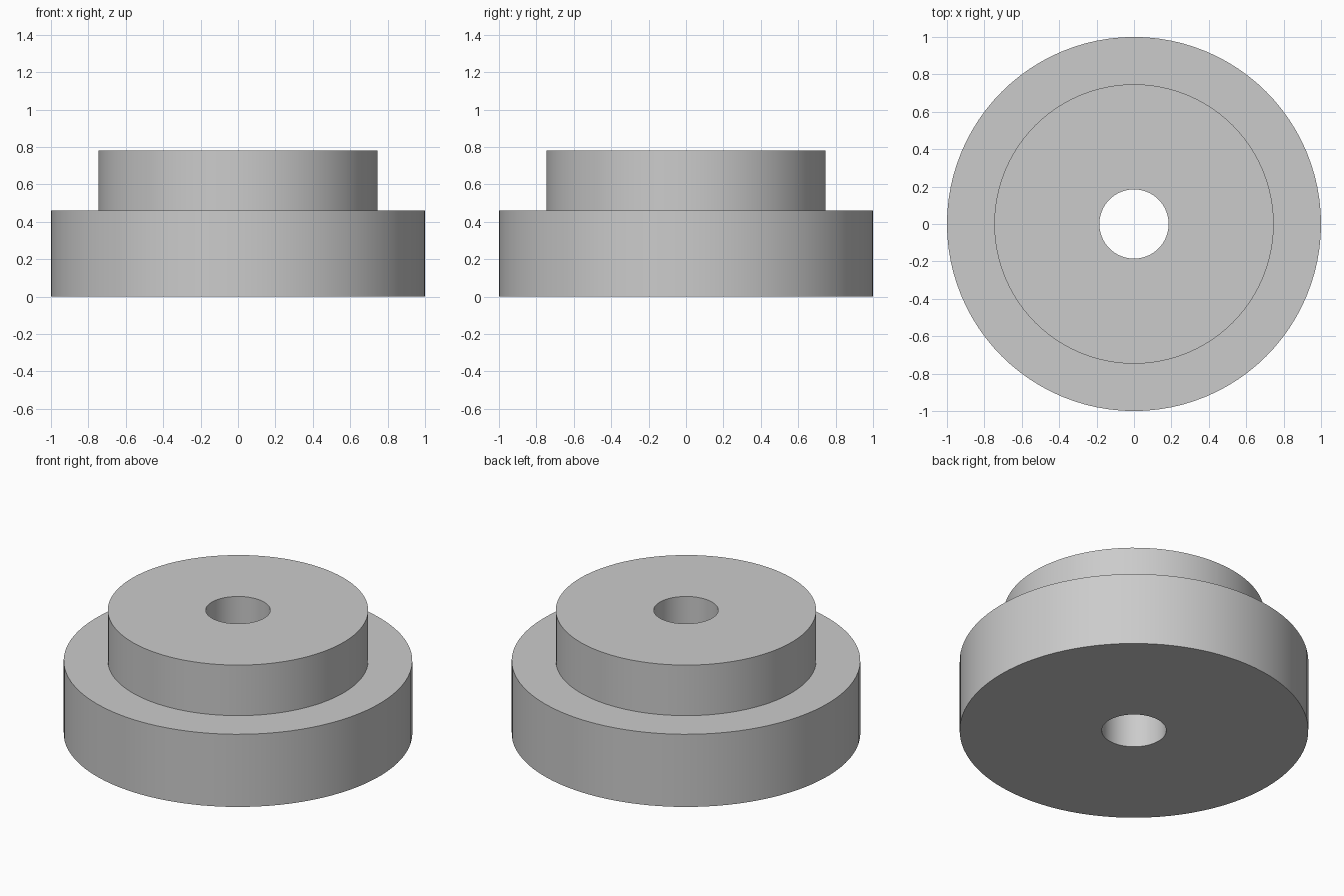
import bpy
import bmesh
from math import radians, tau
from mathutils import Matrix

SEGMENTS = 96
BORE_RADIUS = 0.185
# (radius, height) going up the bore, then down the outside
PROFILE = [
    (BORE_RADIUS, 0), (BORE_RADIUS, 0.78),
    (0.747, 0.78), (0.747, 0.46),
    (1, 0.46), (1, 0),
]

cube = bpy.data.objects.get("Cube")
if cube:
    bpy.data.objects.remove(cube)


def make_material(name, colour):
    mat = bpy.data.materials.new(name)
    mat.use_nodes = True
    mat.diffuse_color = colour
    mat.node_tree.nodes["Principled BSDF"].inputs["Base Color"].default_value = colour
    return mat


def lathe(name, profile, material):
    """Closed ring made by turning a profile around the z axis."""
    bm = bmesh.new()
    rings = [[bm.verts.new(Matrix.Rotation(tau * i / SEGMENTS, 3, "Z") @ bm_point(r, z))
              for i in range(SEGMENTS)] for r, z in profile]
    for lower, upper in zip(rings, rings[1:] + rings[:1]):
        for i in range(SEGMENTS):
            j = (i + 1) % SEGMENTS
            bm.faces.new((lower[i], lower[j], upper[j], upper[i]))
    bmesh.ops.recalc_face_normals(bm, faces=bm.faces)
    mesh = bpy.data.meshes.new(name)
    bm.to_mesh(mesh)
    bm.free()
    mesh.materials.append(material)
    obj = bpy.data.objects.new(name, mesh)
    bpy.context.collection.objects.link(obj)
    return obj


def bm_point(radius, height):
    return Matrix.Translation((radius, 0, height)).to_translation()


# Stepped bushing with a through bore
grey = make_material("plain grey", (0.6, 0.6, 0.6, 1))
bushing = lathe("stepped_bushing", PROFILE, grey)
bpy.ops.object.select_all(action="DESELECT")
bushing.select_set(True)
bpy.context.view_layer.objects.active = bushing
bpy.ops.object.shade_smooth_by_angle(angle=radians(30))
